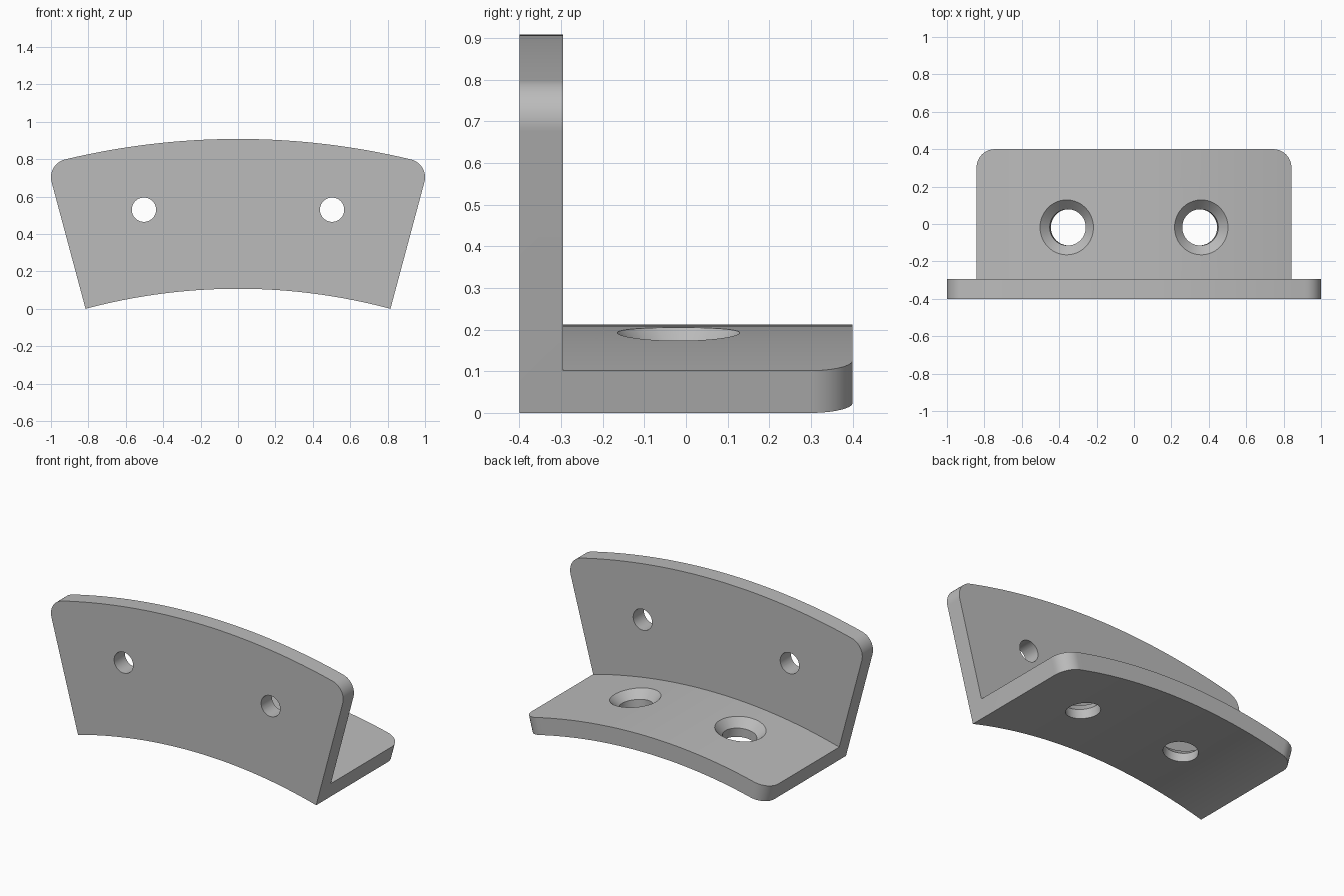
import bpy, bmesh, math
from mathutils import Matrix, Vector

if "Cube" in bpy.data.objects:
    bpy.data.objects.remove(bpy.data.objects["Cube"])

# Shared dimensions: the bracket is swept around an axis parallel to y
HALF = math.radians(15)
R_IN, R_SHELF, R_OUT = 3.149, 3.254, 3.95
AXIS_Z = -R_IN * math.cos(HALF)
FRONT, WALL, BACK = -0.4, -0.295, 0.4
FILLET = 0.1


def polar(angle, radius, y):
    return Vector((radius * math.sin(angle), y, AXIS_Z + radius * math.cos(angle)))


def corner_drop(angle, radius):
    """How far a rounded corner pulls the free edge back at this angle."""
    d = min(radius * (HALF - abs(angle)), FILLET)
    return FILLET - math.sqrt(max(0, FILLET ** 2 - (FILLET - d) ** 2))


def make_object(name, bm):
    bmesh.ops.recalc_face_normals(bm, faces=bm.faces)
    mesh = bpy.data.meshes.new(name)
    bm.to_mesh(mesh)
    bm.free()
    obj = bpy.data.objects.new(name, mesh)
    bpy.context.collection.objects.link(obj)
    return obj


def skin(bm, rings):
    """Join successive closed rings of points and cap both ends."""
    loops = [[bm.verts.new(p) for p in ring] for ring in rings]
    n = len(loops[0])
    for a, b in zip(loops, loops[1:]):
        for i in range(n):
            j = (i + 1) % n
            bm.faces.new((a[i], a[j], b[j], b[i]))
    bm.faces.new(loops[0])
    bm.faces.new(loops[-1])


def lathe(bm, matrix, profile, sides=48):
    rings = []
    for radius, height in profile:
        turn = [2 * math.pi * i / sides for i in range(sides)]
        rings.append([matrix @ Vector((radius * math.cos(t), radius * math.sin(t), height))
                      for t in turn])
    skin(bm, rings)


# Angle stations: dense at the rounded ends, even in the middle
reach = FILLET / R_SHELF
steps = 16
end = [HALF - reach * (1 - math.cos(math.pi / 2 * i / steps)) for i in range(steps + 1)]
inner = HALF - reach
middle = [inner * i / 20 for i in range(-19, 20)]
stations = [-a for a in end] + middle + end[::-1]

# Bracket body: an L section swept along the arc
bm = bmesh.new()
sections = []
for a in stations:
    back = BACK - corner_drop(a, R_SHELF)
    top = R_OUT - corner_drop(a, R_OUT)
    section = [(FRONT, R_IN), (back, R_IN), (back, R_SHELF),
               (WALL, R_SHELF), (WALL, top), (FRONT, top)]
    sections.append([polar(a, r, y) for y, r in section])
skin(bm, sections)
bracket = make_object("curved_bracket", bm)

# Hole cutters: plain holes in the wall, countersunk holes in the shelf
bm = bmesh.new()
for side in (-1, 1):
    wall_hole = Matrix.Translation((side * 0.503, WALL, 0.53)) @ Matrix.Rotation(math.pi / 2, 4, 'X')
    lathe(bm, wall_hole, [(0.065, -0.05), (0.065, 0.2)])
    tilt = side * math.asin(0.36 / R_SHELF)
    shelf_hole = Matrix.Translation(polar(tilt, R_SHELF, -0.018)) @ Matrix.Rotation(tilt, 4, 'Y')
    lathe(bm, shelf_hole, [(0.097, -0.15), (0.097, -0.05), (0.167, 0.02)])
cutter = make_object("hole_cutter", bm)
cutter.hide_render = True

bpy.context.view_layer.objects.active = bracket
bracket.select_set(True)
cut = bracket.modifiers.new("holes", 'BOOLEAN')
cut.operation = 'DIFFERENCE'
cut.solver = 'EXACT'
cut.object = cutter
bpy.ops.object.modifier_apply(modifier=cut.name)
bpy.data.objects.remove(cutter)

# Plain grey finish
grey = bpy.data.materials.new("plain_grey")
grey.use_nodes = True
colour = (0.5, 0.5, 0.5, 1)
grey.diffuse_color = colour
grey.node_tree.nodes["Principled BSDF"].inputs["Base Color"].default_value = colour
bracket.data.materials.clear()
bracket.data.materials.append(grey)

bpy.ops.object.shade_smooth_by_angle(angle=math.radians(30))
